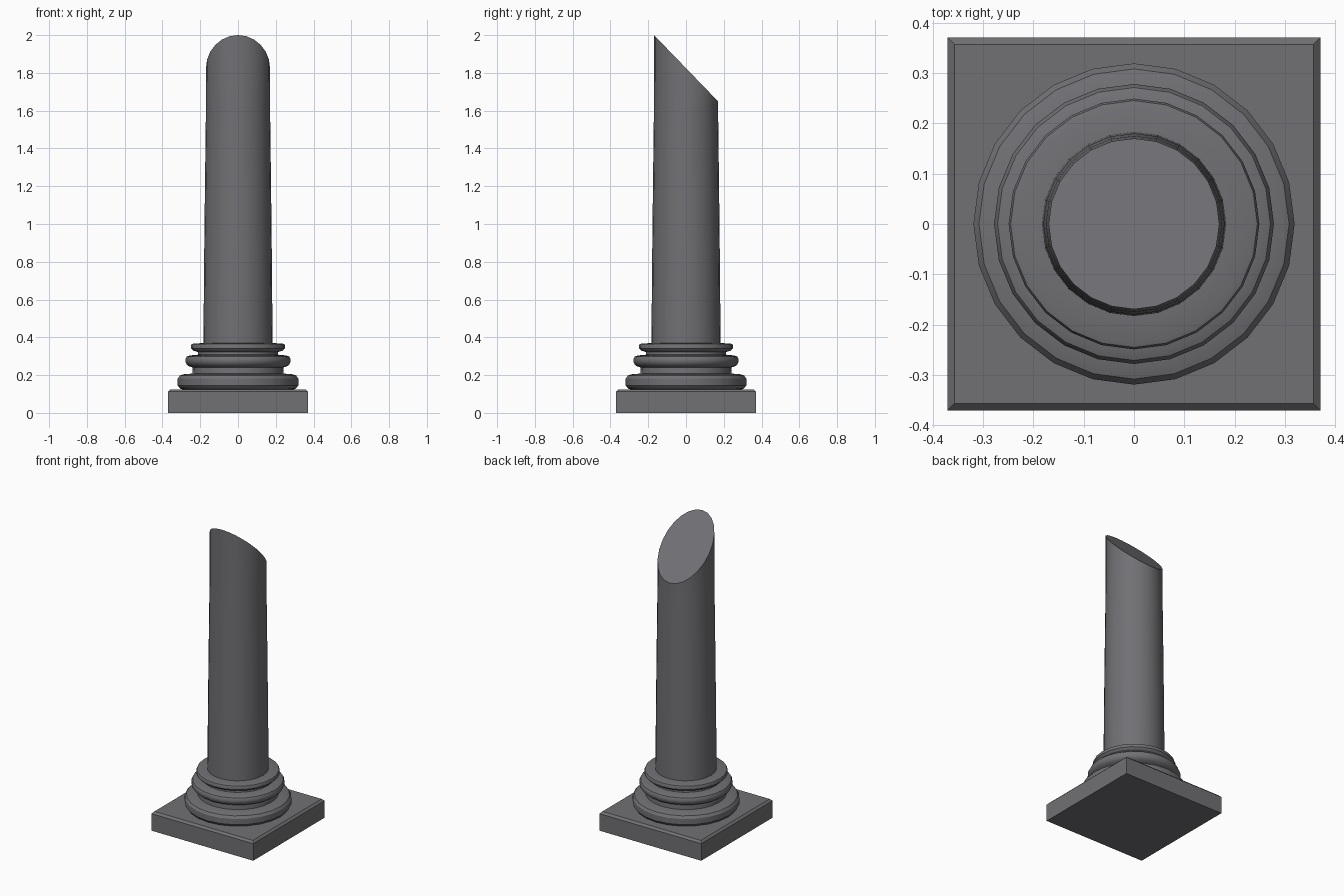
import bpy, bmesh, math
from mathutils import Vector

if "Cube" in bpy.data.objects:
    bpy.data.objects.remove(bpy.data.objects["Cube"])

SIDES = 24
stone = bpy.data.materials.new("dark grey stone")
stone.diffuse_color = (0.165, 0.165, 0.178, 1)
stone.use_nodes = True
stone.node_tree.nodes["Principled BSDF"].inputs["Base Color"].default_value = stone.diffuse_color


def finish(name, bm, smooth=True):
    bmesh.ops.recalc_face_normals(bm, faces=bm.faces)
    mesh = bpy.data.meshes.new(name)
    bm.to_mesh(mesh)
    bm.free()
    mesh.materials.append(stone)
    ob = bpy.data.objects.new(name, mesh)
    bpy.context.collection.objects.link(ob)
    if smooth:
        bpy.ops.object.select_all(action='DESELECT')
        ob.select_set(True)
        bpy.context.view_layer.objects.active = ob
        bpy.ops.object.shade_smooth_by_angle(angle=math.radians(30))
    return ob


def lathe(profile):
    """Revolve (radius, z) points around z and cap both ends."""
    bm = bmesh.new()
    rings = []
    for r, z in profile:
        rings.append([bm.verts.new((r * math.cos(2 * math.pi * i / SIDES),
                                    r * math.sin(2 * math.pi * i / SIDES), z))
                      for i in range(SIDES)])
    for a, b in zip(rings, rings[1:]):
        for i in range(SIDES):
            j = (i + 1) % SIDES
            bm.faces.new((a[i], a[j], b[j], b[i]))
    bm.faces.new(rings[0][::-1])
    bm.faces.new(rings[-1])
    return bm


# Square plinth with a chamfered top edge
bm = bmesh.new()
bmesh.ops.create_cube(bm, size=1)
bmesh.ops.scale(bm, vec=(0.74, 0.74, 0.125), verts=bm.verts)
bmesh.ops.translate(bm, vec=(0, 0, 0.0625), verts=bm.verts)
top_edges = [e for e in bm.edges if all(v.co.z > 0.1 for v in e.verts)]
bmesh.ops.bevel(bm, geom=top_edges, offset=0.013, segments=1, affect='EDGES')
finish("plinth", bm, smooth=False)

# Moulded round base: three stacked rolls with necks between
finish("moulded_base", lathe([
    (0.295, 0.124), (0.308, 0.130), (0.319, 0.145), (0.319, 0.182),
    (0.308, 0.198), (0.285, 0.205), (0.242, 0.208), (0.240, 0.240),
    (0.262, 0.248), (0.272, 0.258), (0.278, 0.270), (0.278, 0.285),
    (0.271, 0.298), (0.255, 0.304), (0.213, 0.308), (0.211, 0.322),
    (0.238, 0.330), (0.249, 0.342), (0.249, 0.355), (0.245, 0.364),
    (0.235, 0.367), (0.180, 0.370)]))

# Tapered shaft, cut by a slanted plane that falls towards the back
bm = lathe([(0.183, 0.36), (0.180, 0.75), (0.175, 1.2), (0.170, 1.6), (0.169, 2.1)])
normal = Vector((0, 0.35, 0.338))
cut = bmesh.ops.bisect_plane(bm, geom=bm.verts[:] + bm.edges[:] + bm.faces[:],
                             plane_co=(0, -0.169, 2.0), plane_no=normal,
                             clear_outer=True)
rim = [g for g in cut["geom_cut"] if isinstance(g, bmesh.types.BMEdge)]
bmesh.ops.remove_doubles(bm, verts=bm.verts, dist=0.0005)
rim = [e for e in bm.edges if e.is_boundary]
bmesh.ops.contextual_create(bm, geom=rim)
finish("broken_shaft", bm)
